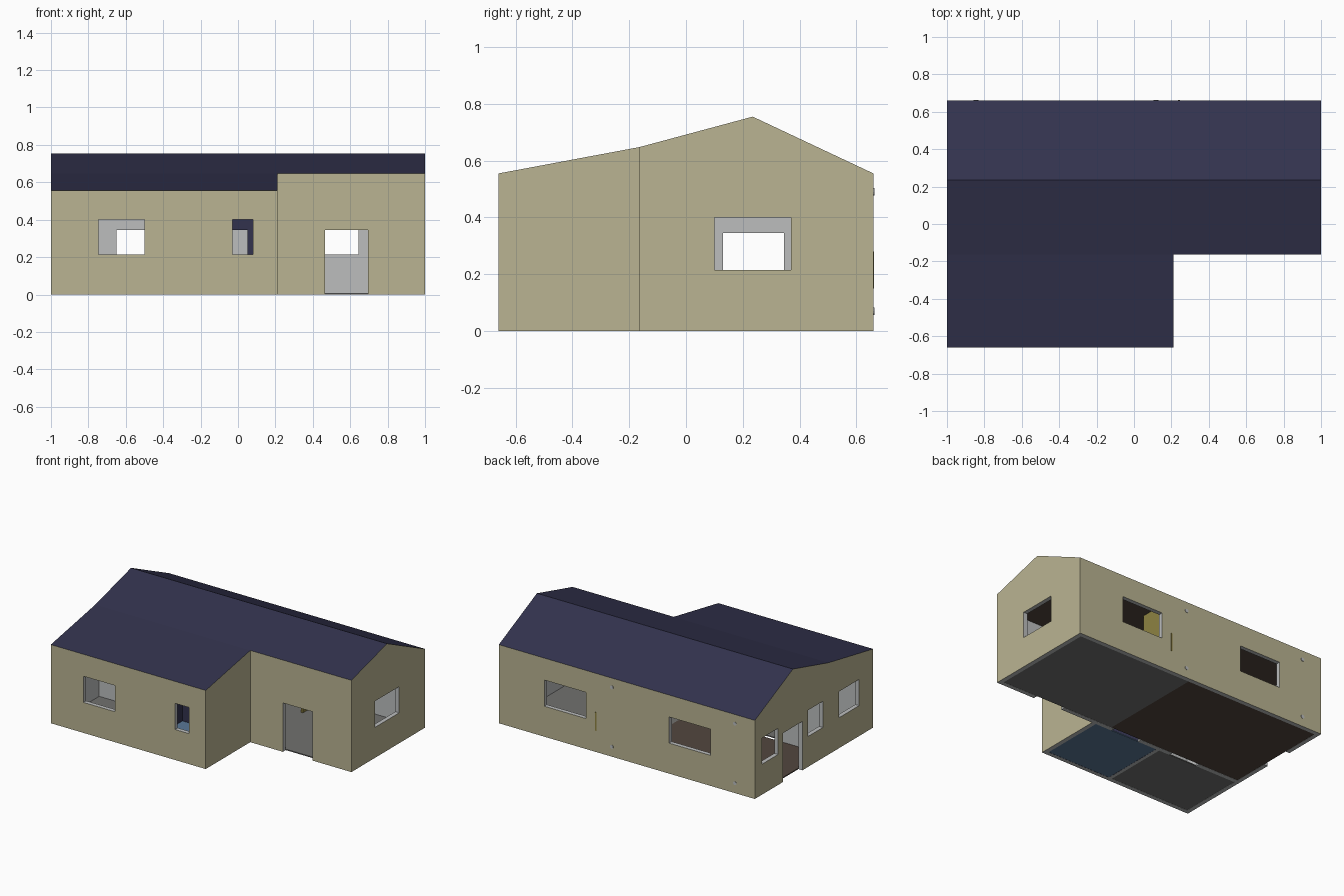
import bpy, bmesh, math

if "Cube" in bpy.data.objects:
    bpy.data.objects.remove(bpy.data.objects["Cube"])


def lin(c):
    c /= 255
    return c / 12.92 if c <= 0.04045 else ((c + 0.055) / 1.055) ** 2.4


def material(name, r, g, b):
    m = bpy.data.materials.new(name)
    m.diffuse_color = (lin(r), lin(g), lin(b), 1)
    m.use_nodes = True
    m.node_tree.nodes["Principled BSDF"].inputs["Base Color"].default_value = m.diffuse_color
    return m


PLASTER = material("tan_plaster", 186, 180, 146)
ROOF = material("navy_roof", 50, 50, 77)
INNER = material("light_grey_wall", 188, 190, 190)
BROWN = material("brown_wood", 82, 70, 62)
GREY = material("grey_floor", 113, 113, 111)
BLUE = material("blue_tile", 90, 120, 150)
OLIVE = material("olive_panel", 142, 130, 66)


def make(name, bm, mats=()):
    bmesh.ops.recalc_face_normals(bm, faces=bm.faces)
    me = bpy.data.meshes.new(name)
    bm.to_mesh(me)
    bm.free()
    ob = bpy.data.objects.new(name, me)
    bpy.context.collection.objects.link(ob)
    for m in mats:
        me.materials.append(m)
    return ob


def box(name, x, y, z, mats=()):
    bm = bmesh.new()
    bmesh.ops.create_cube(bm, size=1)
    for v in bm.verts:
        for i, (lo, hi) in enumerate((x, y, z)):
            v.co[i] = lo if v.co[i] < 0 else hi
    return make(name, bm, mats)


# Main dimensions
X, Y, STEP_X, STEP_Y = 1.0, 0.66, 0.21, -0.163
T, CEIL = 0.03, 0.53
SILL, HEAD, DOOR = 0.215, 0.40, 0.345

# House body: gable profile extruded along x
bm = bmesh.new()
profile = [(-Y, 0), (Y, 0), (Y, 0.555), (0.235, 0.755), (STEP_Y, 0.648), (-Y, 0.555)]
face = bm.faces.new([bm.verts.new((-X, y, z)) for y, z in profile])
ext = bmesh.ops.extrude_face_region(bm, geom=[face])
bmesh.ops.translate(bm, vec=(2 * X, 0, 0),
                    verts=[v for v in ext["geom"] if isinstance(v, bmesh.types.BMVert)])
house = make("house_body", bm)

# Rooms (x range, y range)
back_room = ((-X + T, X - T), (STEP_Y + T, Y - T))
bedroom = ((-X + T, -0.345), (-Y + T, STEP_Y))
bath = ((-0.32, STEP_X - T), (-Y + T, STEP_Y))

cuts = [((STEP_X, 2), (-2, STEP_Y), (-1, 2))]
cuts += [(x, y, (-0.1, CEIL)) for x, y in (back_room, bedroom, bath)]


# Openings through walls facing y or x
def through_y(y, x0, x1, z0, z1):
    cuts.append(((x0, x1), (y - 0.05, y + 0.05), (z0, z1)))


def through_x(x, y0, y1, z0, z1):
    cuts.append(((x - 0.05, x + 0.05), (y0, y1), (z0, z1)))


for x0, x1 in ((-0.745, -0.50), (-0.03, 0.08)):              # front windows
    through_y(-Y, x0, x1, SILL, HEAD)
for x0, x1 in ((0.32, 0.645), (-0.655, -0.33)):              # back windows
    through_y(Y, x0, x1, SILL, HEAD)
for x0, x1 in ((0.465, 0.695), (-0.65, -0.43), (-0.17, 0.05)):  # front and inner doors
    through_y(STEP_Y + T / 2, x0, x1, -0.1, DOOR)
through_x(X, 0.10, 0.37, SILL, HEAD)                         # right window
for y0, y1 in ((0.40, 0.58), (-0.10, 0.067), (-0.503, -0.28)):  # left windows
    through_x(-X, y0, y1, SILL, HEAD)
through_x(-X, 0.13, 0.345, -0.1, DOOR)                       # left door

bpy.context.view_layer.objects.active = house
for x, y, z in cuts:
    cutter = box("cutter", x, y, z)
    cutter.hide_render = True
    mod = house.modifiers.new("cut", "BOOLEAN")
    mod.operation, mod.solver, mod.object = "DIFFERENCE", "EXACT", cutter
    bpy.ops.object.modifier_apply(modifier=mod.name)
    bpy.data.objects.remove(cutter)

# Colour body faces by direction and position
house.data.materials.clear()
for m in (INNER, PLASTER, ROOF, BROWN):
    house.data.materials.append(m)
E = 0.002
for p in house.data.polygons:
    c, n = p.center, p.normal
    outer = (abs(c.x) > X - E or abs(c.y) > Y - E
             or (abs(c.y - STEP_Y) < E and c.x > STEP_X)
             or (abs(c.x - STEP_X) < E and c.y < STEP_Y and n.x > 0.9))
    in_bath = (bath[0][0] - E < c.x < bath[0][1] + E
               and bath[1][0] - E < c.y < bath[1][1] + E)
    if n.z > 0.1 and c.z > CEIL:
        p.material_index = 2
    elif n.z < -0.9 and c.z > CEIL - E:
        p.material_index = 3
    elif abs(n.z) < 0.1 and outer:
        p.material_index = 1
    elif abs(n.z) < 0.1 and in_bath:
        p.material_index = 2
    else:
        p.material_index = 0

# Floors
FZ = (0.001, 0.008)
box("kitchen_floor", (-X + T, 0.075), back_room[1], FZ, [BROWN])
box("living_floor", (0.075, X - T), back_room[1], FZ, [GREY])
box("bedroom_floor", *bedroom, FZ, [GREY])
box("bath_floor", *bath, FZ, [BLUE])

# Olive panel in the living room, with its edge showing on the back wall
box("olive_partition", (0.228, 0.242), (0.38, Y - T), (0.008, CEIL), [OLIVE])
box("back_wall_strip", (0.236, 0.246), (Y - 0.01, Y + 0.002), (0.15, 0.28), [OLIVE])

# Small round vents on the back wall
for i, (x, z) in enumerate([(x, z) for x in (-0.845, 0.117) for z in (0.07, 0.49)]):
    bm = bmesh.new()
    bmesh.ops.create_cone(bm, cap_ends=True, segments=12, radius1=0.013, radius2=0.013, depth=0.01)
    vent = make(f"wall_vent_{i + 1}", bm, [INNER])
    vent.rotation_euler = (math.pi / 2, 0, 0)
    vent.location = (x, Y - 0.002, z)
